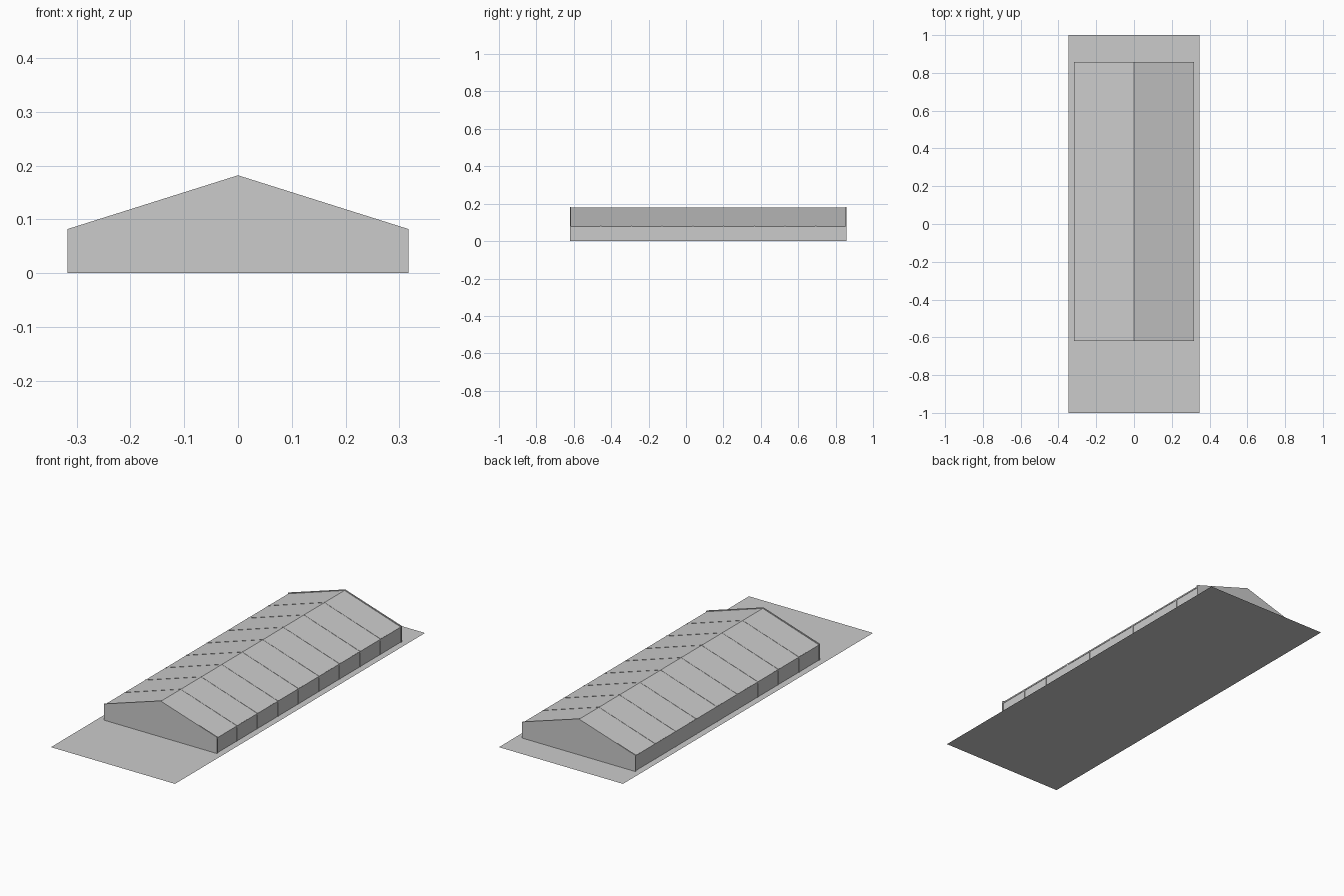
import bpy, bmesh

if "Cube" in bpy.data.objects:
    bpy.data.objects.remove(bpy.data.objects["Cube"])

Y0, Y1 = -0.62, 0.858      # front and back of the building
HALF, EAVE, RIDGE = 0.317, 0.082, 0.182
BAYS = 9


def extrude_profile(name, pts, y, depth):
    """Closed x-z profile extruded along +y."""
    bm = bmesh.new()
    face = bm.faces.new([bm.verts.new((x, y, z)) for x, z in pts])
    out = bmesh.ops.extrude_face_region(bm, geom=[face])
    bmesh.ops.translate(bm, vec=(0, depth, 0),
                        verts=[v for v in out["geom"] if isinstance(v, bmesh.types.BMVert)])
    bmesh.ops.recalc_face_normals(bm, faces=bm.faces)
    mesh = bpy.data.meshes.new(name)
    bm.to_mesh(mesh)
    bm.free()
    ob = bpy.data.objects.new(name, mesh)
    bpy.context.collection.objects.link(ob)
    return ob


def mirror_x(ob):
    ob.modifiers.new("mirror", 'MIRROR').use_axis[0] = True


def outline(inset=0.0):
    """House-shaped outline, stepped inwards by inset."""
    h, e, r = HALF - inset, EAVE - inset * 1.2, RIDGE - inset
    return [(-h, 0), (-h, e), (0, r), (h, e), (h, 0)]


# Flat yard the building stands on
bpy.ops.mesh.primitive_plane_add(size=1)
yard = bpy.context.object
yard.name = "yard"
yard.scale = (0.695, 2, 1)

# Solid gable walls, slightly proud of the roof
T = 0.006
extrude_profile("front_gable", outline(), Y0, T)
extrude_profile("back_gable", outline(), Y1 - T, T)

# Roof slopes, one sheet mirrored
a, b = outline(0.003), outline(0.006)
roof = extrude_profile("roof_slope", [a[3], a[2], b[2], b[3]], Y0 + T, Y1 - Y0 - 2 * T)
mirror_x(roof)

# Long side walls, set just behind the posts
w = HALF - 0.004
wall = extrude_profile("side_wall", [(w, 0), (w, EAVE - 0.005), (w - 0.003, EAVE - 0.005), (w - 0.003, 0)],
                       Y0 + T, Y1 - Y0 - 2 * T)
mirror_x(wall)

# Eave rail along the top of each side wall
rail = extrude_profile("eave_rail", [(HALF - 0.009, EAVE - 0.011), (HALF - 0.002, EAVE - 0.011),
                                     (HALF - 0.002, EAVE - 0.004), (HALF - 0.009, EAVE - 0.004)],
                       Y0 + T, Y1 - Y0 - 2 * T)
mirror_x(rail)

# Portal frames between the bays: posts and rafters
outer, inner = outline(0.002), outline(0.012)
for i in range(1, BAYS):
    y = Y0 + (Y1 - Y0) * i / BAYS
    extrude_profile(f"portal_frame_{i}", outer + inner[::-1], y - 0.003, 0.006)
